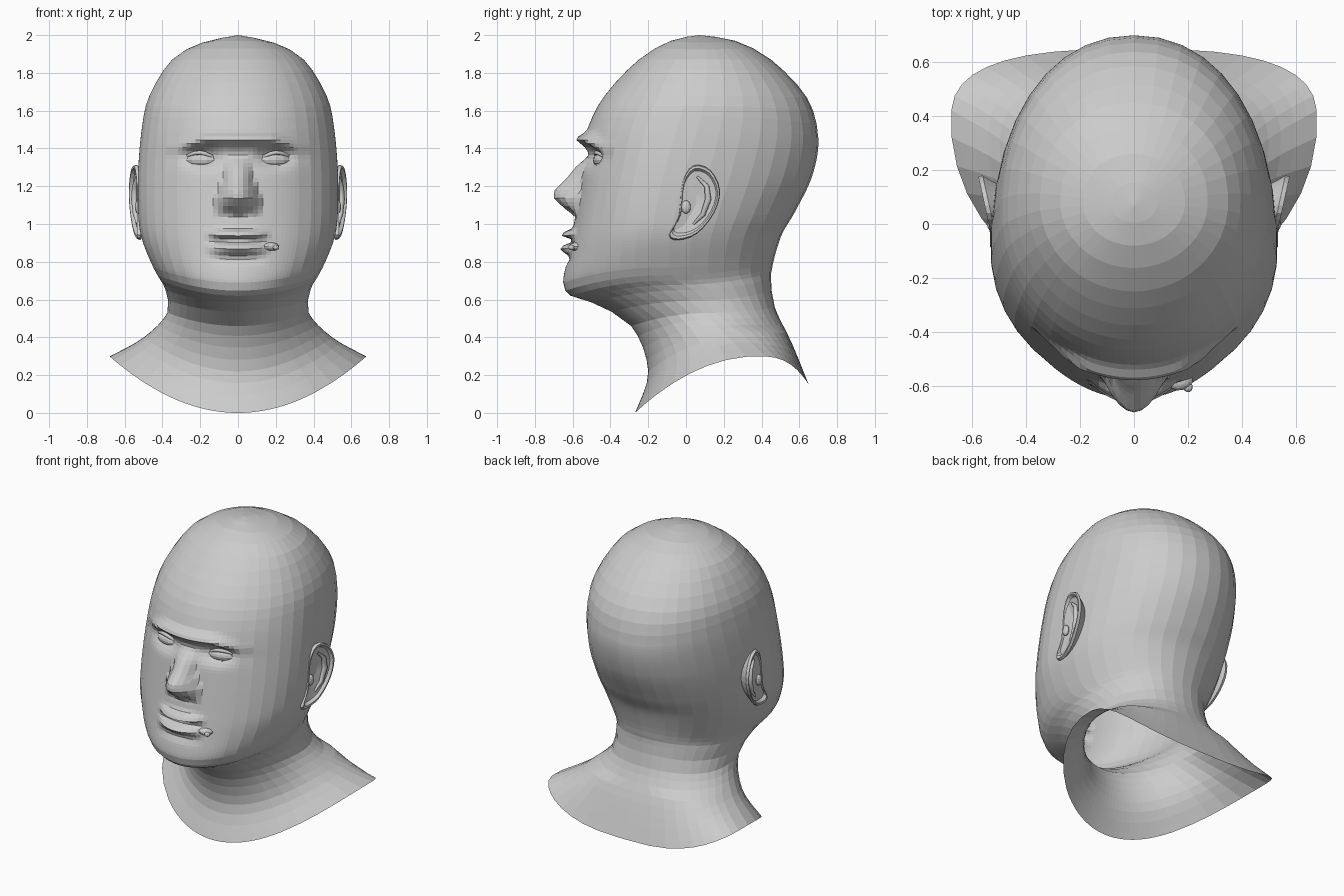
import bpy, bmesh, math

cube = bpy.data.objects.get("Cube")
if cube:
    bpy.data.objects.remove(cube, do_unlink=True)

clay = bpy.data.materials.new("grey_clay")
clay.use_nodes = True
clay.diffuse_color = (0.6, 0.6, 0.6, 1)
clay.node_tree.nodes["Principled BSDF"].inputs["Base Color"].default_value = clay.diffuse_color


def add_object(name, data):
    data.materials.append(clay)
    obj = bpy.data.objects.new(name, data)
    bpy.context.collection.objects.link(obj)
    return obj


def mesh_object(name, bm):
    mesh = bpy.data.meshes.new(name)
    bm.to_mesh(mesh)
    bm.free()
    return add_object(name, mesh)


def loft(name, rings, cap=False):
    """Skin a stack of closed rings with quads."""
    bm = bmesh.new()
    loops = [[bm.verts.new(p) for p in ring] for ring in rings]
    for upper, lower in zip(loops, loops[1:]):
        for i in range(len(upper)):
            bm.faces.new((upper[i - 1], lower[i - 1], lower[i], upper[i]))
    if cap:
        bm.faces.new(loops[-1])
    bmesh.ops.remove_doubles(bm, verts=bm.verts, dist=0.0004)
    bmesh.ops.recalc_face_normals(bm, faces=bm.faces)
    return mesh_object(name, bm)


def spline(points, t):
    """Catmull-Rom blend of four tuples."""
    return [b + t * ((c - a) + t * ((2 * a - 5 * b + 4 * c - d) + t * (3 * (b - c) + d - a))) / 2
            for a, b, c, d in zip(*points)]


def bump(distance, width):
    return math.exp(-(distance / width) ** 2)


def ramp(z, keys):
    """Linear lookup in descending (z, value) keys."""
    for (z_top, top), (z_low, low) in zip(keys, keys[1:]):
        if z >= z_low:
            blend = min(1, (z - z_low) / (z_top - z_low))
            return low + (top - low) * blend
    return keys[-1][1]


NOSE_HEIGHT = [(1.37, 0), (1.25, 0.07), (1.18, 0.13), (1.14, 0.132), (1.08, 0.06), (1.04, 0)]
NOSE_WIDTH = [(1.36, 0.06), (1.22, 0.085), (1.13, 0.125)]


def face_relief(x, z):
    """Forward push of the skin for nose, brow, sockets and lips."""
    u = abs(x)
    nose = ramp(z, NOSE_HEIGHT) * max(0, 1 - (u / ramp(z, NOSE_WIDTH)) ** 2)
    nostril = 0.02 * bump(u - 0.05, 0.025) * bump(z - 1.065, 0.02)
    brow_height = 1.45 - 0.3 * max(0, u - 0.17)
    brow = 0.05 * bump(z - brow_height, 0.03) * bump(max(0, u - 0.2), 0.1)
    socket = 0.065 * bump(u - 0.18, 0.1) * bump(z - 1.355, 0.05)
    bridge = 0.025 * bump(u, 0.06) * bump(z - 1.36, 0.04)
    upper_lip = 0.06 * bump(z - 0.945, 0.022)
    lower_lip = 0.05 * bump(z - 0.87, 0.027)
    crease = 0.025 * bump(z - 0.912, 0.012) + 0.012 * bump(z - 0.815, 0.025)
    mouth = max(0, 1 - (u / 0.165) ** 2) * (upper_lip + lower_lip - crease)
    return nose - nostril + brow - socket - bridge + mouth


# Head and neck stations: front y, z | side x, y, z | back y, z
STATIONS = [
    (0.07, 2, 0, 0.07, 2, 0.07, 2),
    (-0.08, 1.97, 0.19, 0.08, 1.96, 0.26, 1.97),
    (-0.25, 1.87, 0.35, 0.08, 1.87, 0.45, 1.87),
    (-0.43, 1.68, 0.47, 0.05, 1.68, 0.64, 1.67),
    (-0.52, 1.5, 0.51, 0, 1.51, 0.7, 1.46),
    (-0.55, 1.28, 0.53, -0.07, 1.28, 0.67, 1.26),
    (-0.59, 1.02, 0.53, -0.12, 1.06, 0.58, 1.07),
    (-0.62, 0.85, 0.51, -0.14, 0.92, 0.51, 0.95),
    (-0.65, 0.69, 0.45, -0.14, 0.77, 0.47, 0.83),
    (-0.61, 0.62, 0.41, -0.1, 0.7, 0.455, 0.76),
    (-0.5, 0.585, 0.385, 0, 0.65, 0.45, 0.71),
    (-0.29, 0.46, 0.375, 0.13, 0.53, 0.47, 0.56),
    (-0.2, 0.22, 0.5, 0.27, 0.4, 0.56, 0.37),
    (-0.27, 0, 0.68, 0.38, 0.3, 0.65, 0.15),
]

# Columns are narrow over the face and wide around the back
half = [0.05 * i for i in range(14)]
half += [0.65 + (math.pi - 0.65) * i / 15 for i in range(1, 16)]
angles = half + [-t for t in reversed(half[1:-1])]


def head_ring(station):
    front_y, front_z, side_x, side_y, side_z, back_y, back_z = station
    ring = []
    for t in angles:
        c, s = math.cos(t), math.sin(t)
        end_y, end_z = (front_y, front_z) if c > 0 else (back_y, back_z)
        # the back of the shoulders is squarer than the skull
        power = 1 if c > 0 else 0.72 if side_z < 0.45 else 0.94
        x = math.copysign(abs(s) ** power, s) * side_x
        y = side_y + (end_y - side_y) * abs(c) ** power
        z = side_z + (end_z - side_z) * c * c
        if c > 0.6 and z > 0.75:
            y -= face_relief(x, z)
        ring.append((x, y, z))
    return ring


rings = []
padded = STATIONS[:1] + STATIONS + STATIONS[-1:]
for i in range(len(STATIONS) - 1):
    group = padded[i:i + 4]
    top_z, low_z = group[1][1], group[2][1]
    # rows are fine across the face and coarse elsewhere
    spacing = 0.02 if 0.8 < top_z < 1.6 else 0.07
    rows = max(2, math.ceil((top_z - low_z) / spacing))
    rings += [head_ring(spline(group, n / rows)) for n in range(rows)]
rings.append(head_ring(STATIONS[-1]))
loft("head_and_neck", rings)


def tube(name, points, radius):
    """Tapered tube along a path."""
    curve = bpy.data.curves.new(name, "CURVE")
    curve.dimensions = "3D"
    curve.bevel_depth = radius
    curve.bevel_resolution = 1
    line = curve.splines.new("POLY")
    line.points.add(len(points) - 1)
    for i, p in enumerate(points):
        line.points[i].co = (*p, 1)
        line.points[i].radius = 0.35 + 0.65 * math.sin(math.pi * i / (len(points) - 1))
    add_object(name, curve)


def blob(name, centre, size, turn=0):
    bm = bmesh.new()
    bmesh.ops.create_uvsphere(bm, u_segments=12, v_segments=8, radius=1)
    obj = mesh_object(name, bm)
    obj.location, obj.scale, obj.rotation_euler = centre, size, (0, 0, turn)


# Ear outline in y, z, from the top round the back to the lobe
EAR = [(0.04, 1.31), (0.13, 1.285), (0.18, 1.18), (0.15, 1.06), (0.06, 0.95),
       (-0.04, 0.915), (-0.09, 0.94), (-0.04, 1.04), (-0.02, 1.22)]
# Scale about the ear centre, outward offset
EAR_LAYERS = [(0.7, -0.07), (0.9, -0.03), (1, -0.012), (0.97, 0.005), (0.9, 0.005),
              (0.83, -0.012), (0.5, -0.018), (0.15, -0.026)]


def ear_point(sign, y, z, offset):
    """Place a point on the plane of the ear, which flares out toward the back."""
    return sign * (0.53 + 0.22 * max(0, y + 0.02) + offset), y, z


outline = []
for i in range(len(EAR)):
    group = [EAR[(i + k) % len(EAR)] for k in range(4)]
    outline += [spline(group, n / 3) for n in range(3)]

for side, sign in (("left", 1), ("right", -1)):
    # Ear shell with rolled rim, inner fold and front flap
    layers = [[ear_point(sign, 0.055 + (y - 0.055) * size, 1.13 + (z - 1.13) * size, offset)
               for y, z in outline] for size, offset in EAR_LAYERS]
    loft(side + "_ear", layers, cap=True)
    fold = [(0.06, 1.25), (0.11, 1.2), (0.118, 1.13), (0.09, 1.05), (0.04, 1)]
    tube(side + "_ear_fold", [ear_point(sign, y, z, -0.012) for y, z in fold], 0.018)
    blob(side + "_ear_flap", (sign * 0.53, 0, 1.09), (0.016, 0.025, 0.035))

    # Eyeball with upper and lower lids
    blob(side + "_eye", (sign * 0.195, -0.448, 1.338), (0.085, 0.042, 0.036), sign * 0.25)
    for lid, rise, radius in (("upper", 0.04, 0.012), ("lower", -0.03, 0.008)):
        path = []
        for i in range(9):
            f = i / 8
            arch = math.sin(math.pi * f)
            path.append((sign * (0.1 + 0.195 * f), -0.462 + 0.045 * f - 0.036 * arch,
                         1.33 + 0.015 * f + rise * arch))
        tube(f"{side}_{lid}_lid", path, radius)

# Ragged lump at the left mouth corner
blob("mouth_corner_lump", (0.175, -0.585, 0.88), (0.045, 0.032, 0.022), 0.3)
blob("mouth_corner_tip", (0.2, -0.605, 0.875), (0.018, 0.02, 0.014), 0.3)
